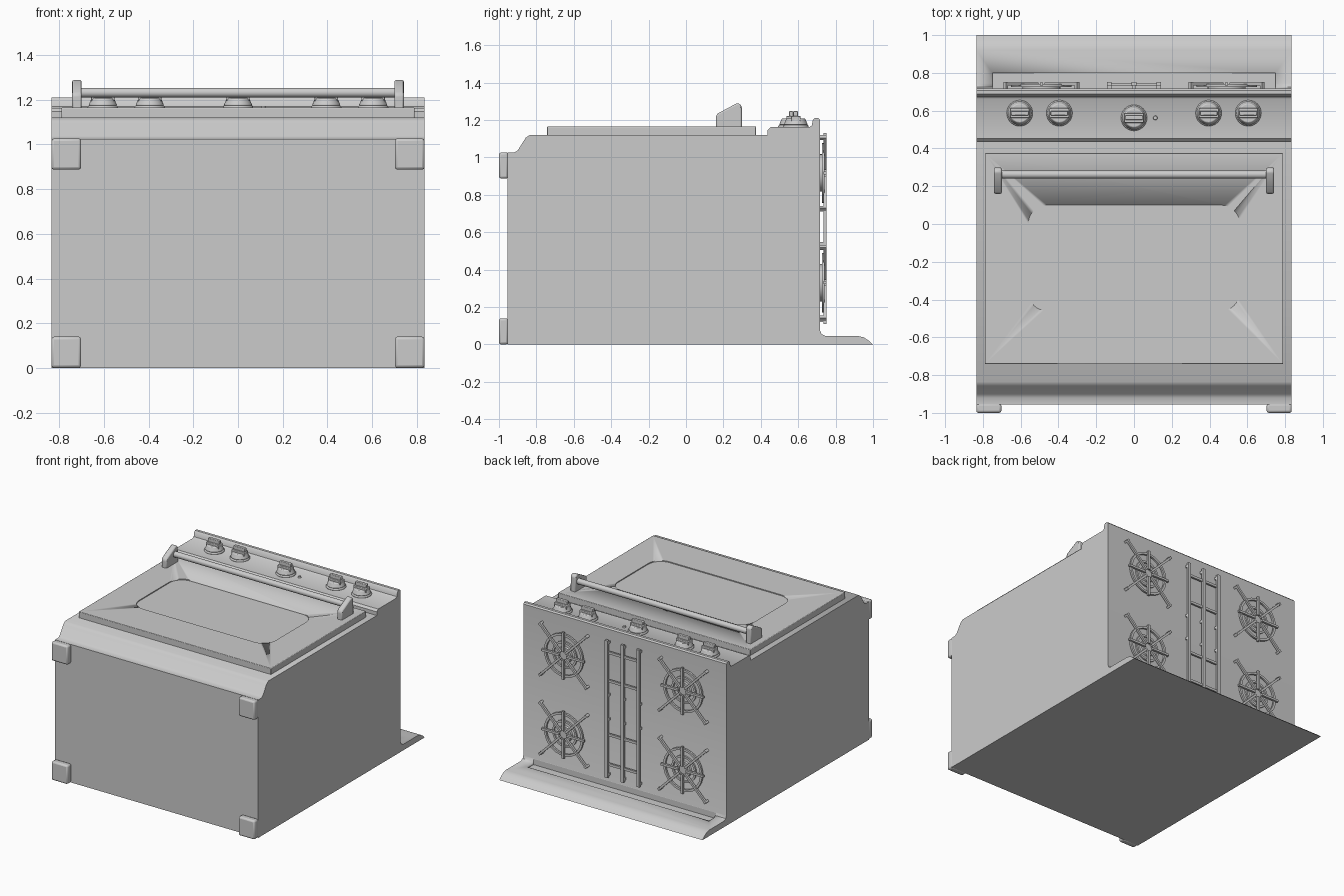
import bpy, bmesh, math
from mathutils import Vector, Matrix

if "Cube" in bpy.data.objects:
    bpy.data.objects.remove(bpy.data.objects["Cube"], do_unlink=True)

GREY = (0.6, 0.6, 0.6, 1)
mat = bpy.data.materials.new("plain_grey")
mat.use_nodes = True
mat.diffuse_color = GREY
mat.node_tree.nodes["Principled BSDF"].inputs["Base Color"].default_value = GREY


def finish(name, bm, bevel=0, segments=2):
    bmesh.ops.recalc_face_normals(bm, faces=bm.faces)
    mesh = bpy.data.meshes.new(name)
    bm.to_mesh(mesh)
    bm.free()
    mesh.materials.append(mat)
    ob = bpy.data.objects.new(name, mesh)
    bpy.context.collection.objects.link(ob)
    bpy.ops.object.select_all(action="DESELECT")
    ob.select_set(True)
    bpy.context.view_layer.objects.active = ob
    bpy.ops.object.shade_smooth_by_angle(angle=math.radians(35))
    if bevel:
        mod = ob.modifiers.new("soft_edges", "BEVEL")
        mod.width, mod.segments = bevel, segments
    return ob


def add_box(bm, lo, hi, turn=None):
    lo, hi = Vector(lo), Vector(hi)
    size = Matrix.Diagonal((*(hi - lo), 1))
    m = Matrix.Translation((lo + hi) / 2) @ size
    bmesh.ops.create_cube(bm, size=1, matrix=turn @ m if turn else m)


def box(name, lo, hi, bevel=0):
    bm = bmesh.new()
    add_box(bm, lo, hi)
    return finish(name, bm, bevel)


def prism(name, points, shift, bevel=0):
    """Extrude a closed outline of 3D points along a vector."""
    bm = bmesh.new()
    face = bm.faces.new([bm.verts.new(p) for p in points])
    new = bmesh.ops.extrude_face_region(bm, geom=[face])["geom"]
    verts = [g for g in new if isinstance(g, bmesh.types.BMVert)]
    bmesh.ops.translate(bm, verts=verts, vec=shift)
    return finish(name, bm, bevel)


def cut(target, cutter):
    mod = target.modifiers.new("cut", "BOOLEAN")
    mod.operation, mod.object, mod.solver = "DIFFERENCE", cutter, "EXACT"
    cutter.hide_render = True
    cutter.hide_set(True)


def cone(bm, r1, r2, lo, hi, matrix, sides=32):
    m = matrix @ Matrix.Translation((0, 0, (lo + hi) / 2))
    bmesh.ops.create_cone(bm, cap_ends=True, segments=sides, radius1=r1,
                          radius2=r2, depth=hi - lo, matrix=m)


def add_ring(bm, inner, outer, lo, hi, matrix, sides=32):
    corners = ((inner, lo), (outer, lo), (outer, hi), (inner, hi))
    loops = []
    for i in range(sides):
        a = math.tau * i / sides
        loops.append([bm.verts.new(matrix @ Vector((r * math.cos(a), r * math.sin(a), h)))
                      for r, h in corners])
    for i in range(sides):
        a, b = loops[i], loops[(i + 1) % sides]
        for k in range(4):
            bm.faces.new((a[k], a[k - 1], b[k - 1], b[k]))


# Body: side profile with kick slope, control panel, lip and back guard
W = 0.835
profile = [(-0.955, 0), (-0.955, 1.025), (-0.92, 1.025), (-0.9, 1.037),
           (-0.857, 1.105), (-0.835, 1.12), (0.437, 1.12), (0.437, 1.147),
           (0.452, 1.162), (0.66, 1.162), (0.672, 1.17), (0.678, 1.2),
           (0.688, 1.21), (0.708, 1.21), (0.717, 1.2), (0.717, 0.075),
           (0.725, 0.055), (0.745, 0.045), (0.92, 0.045), (0.95, 0.038),
           (0.975, 0.022), (1, 0)]
body = prism("body", [(-W, y, z) for y, z in profile], (2 * W, 0, 0))
cut(body, box("vent_cutter", (-0.75, 0.718, 0.03), (0.75, 0.8, 0.2)))

# Four feet
for side in (-1, 1):
    for level, z in (("lower", 0), ("upper", 0.887)):
        xs = sorted((side * 0.702, side * W))
        box(level + "_foot", (xs[0], -1, z), (xs[1], -0.95, z + 0.14), 0.012)

# Oven door with a shallow rounded window panel
door = box("oven_door", (-0.79, -0.742, 1.11), (0.79, 0.375, 1.165), 0.004)
R = 0.1
outline = []
for k, (x, y) in enumerate(((0.46, 0), (-0.46, 0), (-0.46, -0.36), (0.46, -0.36))):
    for step in range(9):
        a = math.radians(90 * k + 90 * step / 8)
        outline.append((x + R * math.cos(a), y + R * math.sin(a), 1.158))
cut(door, prism("window_cutter", outline, (0, 0, 0.05)))

# Handle brackets and bar
bracket = [(0.16, 1.155), (0.16, 1.222), (0.17, 1.235), (0.265, 1.286),
           (0.28, 1.29), (0.298, 1.275), (0.3, 1.155)]
for x in (-0.742, 0.7):
    prism("handle_bracket", [(x, y, z) for y, z in bracket], (0.042, 0, 0), 0.008)
bm = bmesh.new()
cone(bm, 0.021, 0.021, -0.71, 0.71,
     Matrix.Translation((0, 0.262, 1.232)) @ Matrix.Rotation(math.pi / 2, 4, "Y"))
finish("handle_bar", bm)

# Control knobs with grip ridges, and the indicator light
for x, y in ((-0.605, 0.587), (-0.395, 0.587), (0, 0.562), (0.395, 0.587), (0.605, 0.587)):
    bm = bmesh.new()
    at = Matrix.Translation((x, y, 1.162))
    cone(bm, 0.07, 0.066, -0.002, 0.012, at)
    cone(bm, 0.064, 0.05, 0.012, 0.046, at)
    add_box(bm, (-0.052, -0.026, 0.03), (0.052, 0.026, 0.06), at)
    add_box(bm, (-0.046, -0.012, 0.05), (0.046, 0.012, 0.085), at)
    finish("control_knob", bm, 0.004)
bm = bmesh.new()
cone(bm, 0.012, 0.01, 0, 0.012, Matrix.Translation((0.113, 0.562, 1.16)), 16)
finish("indicator_light", bm)

# Four burners: cap, rings and a grate of eight spokes with upturned ends
FACE = 0.716
for x in (-0.49, 0.49):
    for z in (0.33, 0.917):
        at = Matrix.Translation((x, FACE, z)) @ Matrix.Rotation(-math.pi / 2, 4, "X")
        bm = bmesh.new()
        cone(bm, 0.06, 0.055, 0, 0.012, at)
        cone(bm, 0.035, 0.03, 0.012, 0.02, at)
        add_ring(bm, 0.085, 0.1, 0, 0.012, at)
        finish("burner", bm)
        bm = bmesh.new()
        add_ring(bm, 0.143, 0.16, 0.01, 0.024, at)
        for k in range(8):
            reach = 0.275 if k % 2 else 0.175
            turn = at @ Matrix.Rotation(k * math.pi / 4, 4, "Z")
            add_box(bm, (0.03, -0.008, 0.018), (reach, 0.008, 0.034), turn)
            if k % 2:
                add_box(bm, (reach - 0.016, -0.01, 0), (reach, 0.01, 0.036), turn)
        finish("burner_grate", bm)

# Centre grate: three long bars, staggered rungs and short legs
bm = bmesh.new()
for x in (-0.13, 0, 0.13):
    add_box(bm, (x - 0.012, 0.734, 0.11), (x + 0.012, 0.752, 1.13))
    for z in (0.12, 0.53, 0.71, 1.1):
        add_box(bm, (x - 0.01, 0.71, z), (x + 0.01, 0.74, z + 0.018))
for z in (0.2, 0.42, 0.82, 1.03):
    add_box(bm, (-0.13, 0.73, z), (0.13, 0.744, z + 0.018))
finish("centre_grate", bm)
